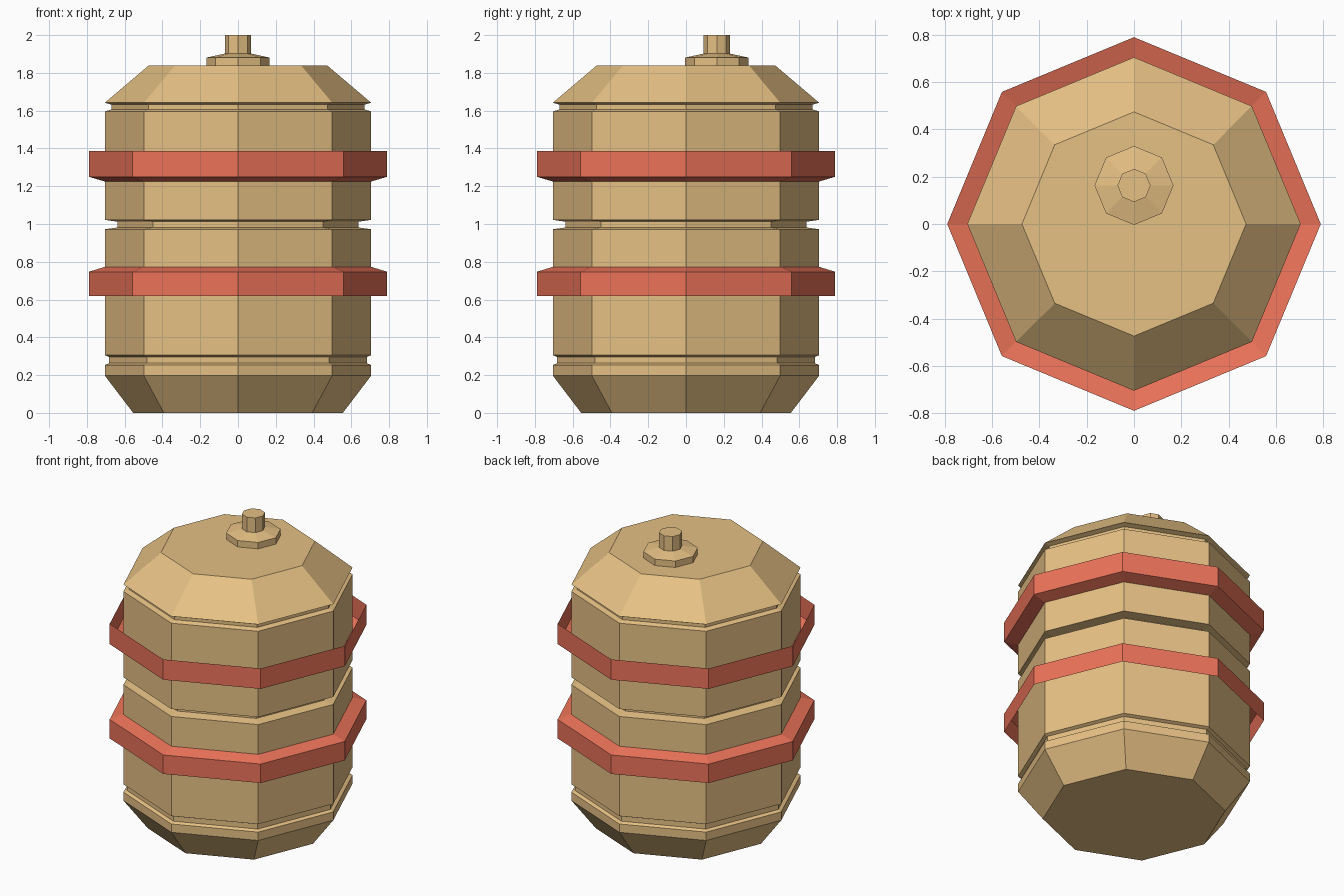
import bpy, bmesh, math

if "Cube" in bpy.data.objects:
    bpy.data.objects.remove(bpy.data.objects["Cube"])

SIDES = 8


def material(name, rgb):
    m = bpy.data.materials.new(name)
    m.diffuse_color = (*rgb, 1)
    m.use_nodes = True
    m.node_tree.nodes["Principled BSDF"].inputs["Base Color"].default_value = m.diffuse_color
    return m


TAN = material("tan", (0.79, 0.53, 0.23))
RED = material("coral_red", (0.83, 0.17, 0.10))


def lathe(name, profile, mat, cap_bottom=False, cap_top=False, y=0.0):
    """Octagonal solid or shell from (radius, z) points, bottom to top."""
    bm = bmesh.new()
    rings = []
    for r, z in profile:
        angles = [2 * math.pi * i / SIDES for i in range(SIDES)]
        rings.append([bm.verts.new((r * math.cos(a), r * math.sin(a), z)) for a in angles])
    for lo, hi in zip(rings, rings[1:]):
        for i in range(SIDES):
            j = (i + 1) % SIDES
            bm.faces.new((lo[i], lo[j], hi[j], hi[i]))
    if cap_bottom:
        bm.faces.new(rings[0][::-1])
    if cap_top:
        bm.faces.new(rings[-1])
    mesh = bpy.data.meshes.new(name)
    bm.to_mesh(mesh)
    bm.free()
    mesh.materials.append(mat)
    obj = bpy.data.objects.new(name, mesh)
    obj.location.y = y
    bpy.context.collection.objects.link(obj)
    return obj


R = 0.705


def groove(r, z0, z1, bevel=0.01):
    return [(R, z0), (r, z0 + bevel), (r, z1 - bevel), (R, z1)]


# Tank body with three grooves and tapered ends
body = [(0.555, 0), (R, 0.197)]
body += groove(0.683, 0.253, 0.306)
body += groove(0.637, 0.972, 1.022)
body += groove(0.67, 1.596, 1.642)
body += [(0.474, 1.838)]
lathe("tank_body", body, TAN, cap_bottom=True, cap_top=True)

# Flared bands, open on the side away from the sloped lip
lathe("lower_band", [(0.79, 0.62), (0.79, 0.747), (R, 0.773)], RED)
lathe("upper_band", [(R, 1.225), (0.79, 1.25), (0.79, 1.386)], RED)

# Off-centre valve: flange and stem
lathe("valve", [(0.167, 1.838), (0.167, 1.881), (0.07, 1.902), (0.07, 2.0)],
      TAN, cap_top=True, y=0.163)
